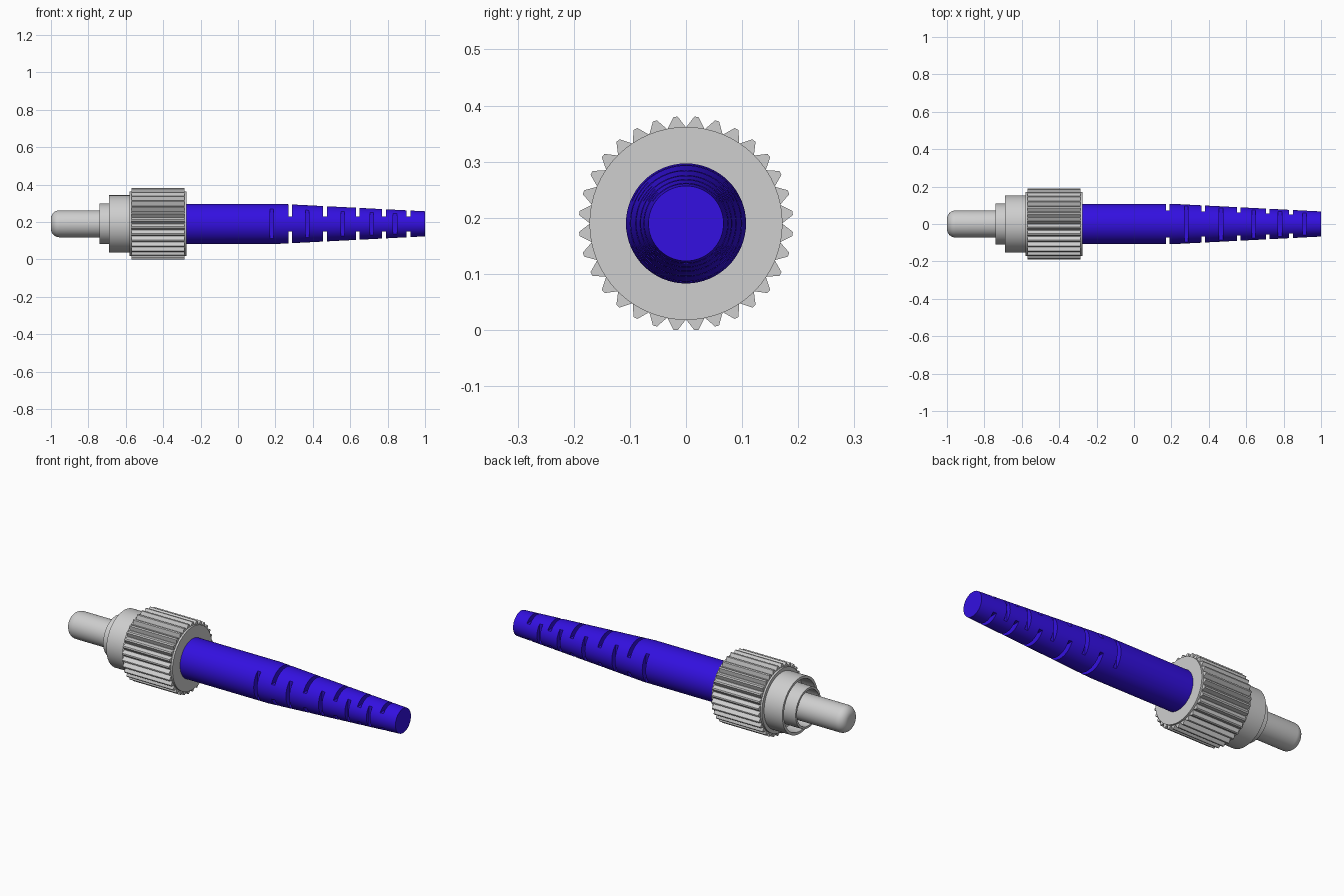
import bpy, bmesh, math

if "Cube" in bpy.data.objects:
    bpy.data.objects.remove(bpy.data.objects["Cube"])

AXIS_Z = 0.19
SEG = 64


def material(name, rgb):
    m = bpy.data.materials.new(name)
    m.diffuse_color = (*rgb, 1.0)
    m.use_nodes = True
    m.node_tree.nodes["Principled BSDF"].inputs["Base Color"].default_value = m.diffuse_color
    return m


METAL = material("light grey metal", (0.62, 0.62, 0.62))
BLUE = material("blue plastic", (0.033, 0.005, 0.75))


def finish(name, bm, mat, angle=30):
    bmesh.ops.recalc_face_normals(bm, faces=bm.faces)
    me = bpy.data.meshes.new(name)
    bm.to_mesh(me)
    bm.free()
    me.materials.append(mat)
    me.shade_smooth()
    me.set_sharp_from_angle(angle=math.radians(angle))
    ob = bpy.data.objects.new(name, me)
    bpy.context.collection.objects.link(ob)
    return ob


def lathe(name, profile, mat, seg=SEG):
    """Turn an (x, radius) profile, from axis to axis, about the long axis."""
    bm = bmesh.new()
    rings = []
    for x, r in profile:
        if r == 0:
            rings.append([bm.verts.new((x, 0, AXIS_Z))] * seg)
        else:
            rings.append([bm.verts.new((x, r * math.sin(2 * math.pi * i / seg),
                                        AXIS_Z + r * math.cos(2 * math.pi * i / seg)))
                          for i in range(seg)])
    for a, b in zip(rings, rings[1:]):
        for i in range(seg):
            j = (i + 1) % seg
            loop = list(dict.fromkeys((a[i], a[j], b[j], b[i])))
            bm.faces.new(loop)
    return finish(name, bm, mat)


# Ferrule with a rounded tip
R, FILLET = 0.072, 0.045
tip = [(-1 + FILLET * (1 - math.sin(t)), R - FILLET + FILLET * math.cos(t))
       for t in [math.pi / 2 * (1 - k / 8) for k in range(9)]]
lathe("ferrule", [(-1, 0)] + tip + [(-0.60, R), (-0.60, 0)], METAL)

# Two nested hollow cups around the ferrule
for name, x, outer, inner in (("inner_sleeve", -0.74, 0.109, 0.097),
                              ("outer_sleeve", -0.69, 0.153, 0.139)):
    lathe(name, [(-0.61, 0), (-0.61, inner), (x, inner), (x, outer),
                 (-0.57, outer), (-0.57, 0)], METAL)

# Nut core, standing slightly proud of the teeth at both ends
lathe("nut_core", [(-0.58, 0), (-0.58, 0.172), (-0.276, 0.172), (-0.276, 0)], METAL)

# Knurled teeth, extruded from a gear outline
TEETH = 32
bm = bmesh.new()
outline = []
for k in range(TEETH):
    for offset, r in ((-0.5, 0.171), (-0.1, 0.191), (0.1, 0.191)):
        a = 2 * math.pi * (k + 0.5 + offset) / TEETH
        outline.append(bm.verts.new((-0.57, r * math.sin(a), AXIS_Z + r * math.cos(a))))
face = bm.faces.new(outline)
ext = bmesh.ops.extrude_face_region(bm, geom=[face])
bmesh.ops.translate(bm, vec=(0.284, 0, 0),
                    verts=[v for v in ext["geom"] if isinstance(v, bmesh.types.BMVert)])
if not face.is_valid or len(bm.faces) == len(outline) + 1:
    bm.faces.new(outline)
finish("nut_teeth", bm, METAL, 20)


# Tapered strain-relief boot
def boot_radius(x):
    return 0.107 if x < 0.22 else 0.107 - 0.040 * (x - 0.22) / 0.78


boot = lathe("strain_relief_boot",
             [(-0.30, 0), (-0.30, 0.107), (0.22, 0.107), (1, 0.067), (1, 0)], BLUE)

# Slot cutters: alternating pairs on the sides and on the top and bottom
bm = bmesh.new()


def slot(x, depth_start, vertical, sign):
    centre = sign * (depth_start + 0.1)
    geom = bmesh.ops.create_cube(bm, size=1)["verts"]
    size = (0.02, 0.3, 0.2) if vertical else (0.02, 0.2, 0.3)
    bmesh.ops.scale(bm, vec=size, verts=geom)
    bmesh.ops.translate(bm, verts=geom, vec=(
        x, 0 if vertical else centre, AXIS_Z + (centre if vertical else 0)))


for sign in (-1, 1):
    for x in (0.18, 0.37, 0.56, 0.715, 0.84):
        slot(x, 0.68 * boot_radius(x), False, sign)
    for x in (0.28, 0.465, 0.64, 0.78, 0.912):
        slot(x, 0.04, True, sign)
cutter = finish("slot_cutter", bm, BLUE)
cutter.hide_render = True

mod = boot.modifiers.new("slots", "BOOLEAN")
mod.operation = "DIFFERENCE"
mod.solver = "EXACT"
mod.object = cutter
deps = bpy.context.evaluated_depsgraph_get()
cut = bpy.data.meshes.new_from_object(boot.evaluated_get(deps))
boot.modifiers.clear()
boot.data = cut
cut.shade_smooth()
cut.set_sharp_from_angle(angle=math.radians(30))
bpy.data.objects.remove(cutter)
